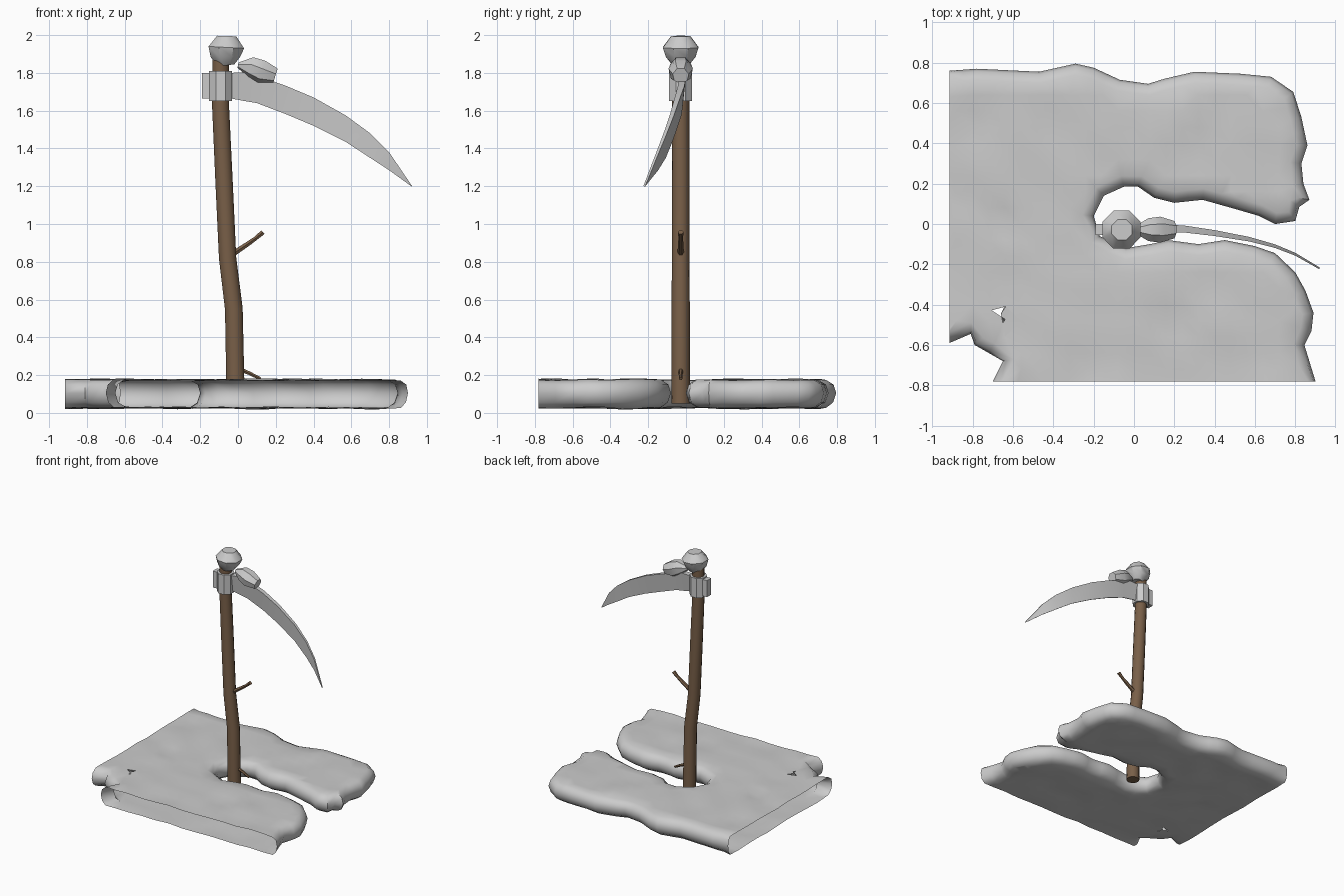
import bpy, bmesh, math
from mathutils import Vector, noise
from mathutils.geometry import delaunay_2d_cdt

if "Cube" in bpy.data.objects:
    bpy.data.objects.remove(bpy.data.objects["Cube"])


def material(name, rgb):
    m = bpy.data.materials.new(name)
    m.use_nodes = True
    m.diffuse_color = (*rgb, 1)
    m.node_tree.nodes["Principled BSDF"].inputs["Base Color"].default_value = (*rgb, 1)
    return m


GREY = material("pale grey", (0.6, 0.6, 0.6))
WOOD = material("brown wood", (0.19, 0.115, 0.065))


def finish(name, bm, mat, angle=35):
    bmesh.ops.recalc_face_normals(bm, faces=bm.faces)
    me = bpy.data.meshes.new(name)
    bm.to_mesh(me)
    bm.free()
    ob = bpy.data.objects.new(name, me)
    me.materials.append(mat)
    bpy.context.collection.objects.link(ob)
    bpy.ops.object.select_all(action="DESELECT")
    ob.select_set(True)
    bpy.context.view_layer.objects.active = ob
    bpy.ops.object.shade_smooth_by_angle(angle=math.radians(angle))
    return ob


def loft(bm, rings):
    """Bridge closed rings of vertices and cap both ends."""
    rings = [[bm.verts.new(p) for p in r] for r in rings]
    n = len(rings[0])
    for a, b in zip(rings, rings[1:]):
        for i in range(n):
            bm.faces.new((a[i], a[(i + 1) % n], b[(i + 1) % n], b[i]))
    bm.faces.new(rings[0])
    bm.faces.new(rings[-1])


def tube(name, path, mat, sides, angle=35):
    """Round bar through (x, z, radius) points in one upright plane."""
    pts = [Vector((x, -0.028, z)) for x, z, r in path]
    side = Vector((0, 1, 0))
    rings = []
    for i, p in enumerate(pts):
        t = (pts[min(i + 1, len(pts) - 1)] - pts[max(i - 1, 0)]).normalized()
        u = t.cross(side)
        turn = [2 * math.pi * (k + 0.5) / sides for k in range(sides)]
        rings.append([p + (u * math.cos(a) + side * math.sin(a)) * path[i][2] for a in turn])
    bm = bmesh.new()
    loft(bm, rings)
    return finish(name, bm, mat, angle)


# Crooked wooden handle with two twigs
tube("handle", [(-.012, .05, .05), (-.015, .2, .049), (-.022, .55, .048), (-.055, .82, .047),
                (-.075, 1.25, .047), (-.092, 1.62, .046), (-.092, 1.92, .045)], WOOD, 14)
tube("upper_twig", [(-.03, .84, .017), (.06, .9, .014), (.095, .925, .012), (.132, .957, .015)], WOOD, 6)
tube("lower_twig", [(.0, .235, .013), (.06, .21, .011), (.12, .18, .009)], WOOD, 6)

# Collar holding the blade, and the block behind it
tube("collar", [(-.092, 1.65, .066), (-.092, 1.81, .066)], GREY, 8)
bm = bmesh.new()
loft(bm, [[(x, y, z) for x, y in ((-.19, -.055), (-.13, -.055), (-.13, 0), (-.19, 0))]
          for z in (1.665, 1.8)])
finish("collar_block", bm, GREY)

# Stones lashed to the top
tube("top_stone", [(-.06, 1.84, .045), (-.066, 1.885, .085), (-.062, 1.935, .102),
                   (-.06, 1.995, .055)], GREY, 8, 40)
tube("side_stone", [(.0, 1.842, .015), (.068, 1.832, .058), (.125, 1.808, .066),
                    (.198, 1.785, .044)], GREY, 7, 40)

# Curved blade: x, y, spine height, edge height
blade = [(-.04, -.02, 1.8, 1.665), (.03, -.02, 1.803, 1.652), (.1, -.02, 1.785, 1.64),
         (.25, -.025, 1.733, 1.583), (.4, -.045, 1.67, 1.52), (.57, -.075, 1.575, 1.435),
         (.7, -.11, 1.48, 1.35), (.8, -.15, 1.38, 1.285), (.92, -.22, 1.203, 1.198)]
bm = bmesh.new()
rings = []
for x, y, top, low in blade:
    w = 0.022 * (1 - 0.85 * max(x, 0))
    rings.append([(x, y - w, top), (x, y + w, top), (x, y + .003, low), (x, y - .003, low)])
loft(bm, rings)
finish("blade", bm, GREY, 25)

# Ground slab outline with a long slot, and a small broken hole
outline = [(-.915, .76), (-.915, -.52), (-.915, -.59), (-.81, -.545), (-.79, -.6), (-.65, -.68),
           (-.7, -.78), (.9, -.78), (.845, -.6), (.88, -.53), (.89, -.44), (.85, -.33),
           (.8, -.24), (.7, -.145), (.6, -.11), (.45, -.08), (.32, -.1), (.17, -.08),
           (.08, -.1), (-.04, -.12), (-.17, -.06), (-.2, .04), (-.15, .14), (-.05, .185),
           (.02, .185), (.1, .13), (.2, .105), (.34, .12), (.5, .075), (.62, .04),
           (.7, 0), (.8, .015), (.82, .085), (.87, .12), (.84, .2), (.83, .3), (.86, .39),
           (.83, .53), (.79, .655), (.68, .73), (.53, .745), (.3, .755), (.15, .72),
           (.07, .695), (-.07, .715), (-.2, .775), (-.29, .795), (-.47, .755), (-.78, .77)]
hole = [(-.74, -.42), (-.63, -.375), (-.62, -.51), (-.66, -.5)]
CUT_X, CUT_Y = -.914, -.779


def split(loop, step=0.13):
    out = []
    for a, b in zip(loop, loop[1:] + loop[:1]):
        a, b = Vector(a), Vector(b)
        n = max(1, math.ceil((b - a).length / step))
        out += [a.lerp(b, k / n) for k in range(n)]
    return out


def inset(loop, d):
    """Move a loop into the stone, sliding along the straight cut sides."""
    out = []
    for i, p in enumerate(loop):
        t = (loop[(i + 1) % len(loop)] - loop[i - 1]).normalized()
        x = 0 if p.x < CUT_X else -t.y * d
        y = 0 if p.y < CUT_Y else t.x * d
        out.append(p + Vector((x, y)))
    return out


def inside(p, loop):
    odd = False
    for a, b in zip(loop, loop[1:] + loop[:1]):
        if (a.y > p.y) != (b.y > p.y) and p.x < a.x + (p.y - a.y) * (b.x - a.x) / (b.y - a.y):
            odd = not odd
    return odd


def wave(p, side):
    pit = .03 * math.exp(-((p.x + .65) ** 2 + (p.y - .03) ** 2) / .0015)
    bump = .012 * noise.noise(Vector((p.x * 5, p.y * 5, side * 3)))
    return side * (bump - pit)


# Hollow slab shell: rounded walls, wavy top and bottom, straight sides left open
bm = bmesh.new()
loops = [(split(outline), .055), (split(hole[::-1]), -.0)]
loops[1] = (loops[1][0], .035)
levels = [(1, .027), (.3, .055), (0, .105), (.25, .15), (1, .175)]
for loop, depth in loops:
    n = len(loop)
    rows = []
    for k, z in levels:
        ring = inset(loop, depth * k)
        side = 1 if z > .1 else -1
        rows.append([bm.verts.new((p.x, p.y, z + (wave(p, side) if k == 1 else 0))) for p in ring])
    for a, b in zip(rows, rows[1:]):
        for i in range(n):
            j = (i + 1) % n
            p, q = loop[i], loop[j]
            if (p.x < CUT_X and q.x < CUT_X) or (p.y < CUT_Y and q.y < CUT_Y):
                continue
            bm.faces.new((a[i], a[j], b[j], b[i]))

outer, inner = [inset(loop, d) for loop, d in loops]
points = outer + inner
edges = []
for start, loop in ((0, outer), (len(outer), inner)):
    edges += [(start + i, start + (i + 1) % len(loop)) for i in range(len(loop))]
for i in range(-11, 12):
    for j in range(-10, 11):
        p = Vector((i * .08, j * .08))
        if inside(p, outer) and not inside(p, inner) and min((p - q).length for q in points) > .045:
            points.append(p)
flat, _, tris, *_ = delaunay_2d_cdt(points, edges, [], 0, 1e-5)
for side, z in ((-1, .027), (1, .175)):
    verts = [bm.verts.new((p.x, p.y, z + wave(p, side))) for p in flat]
    for t in tris:
        c = (flat[t[0]] + flat[t[1]] + flat[t[2]]) / 3
        if inside(c, outer) and not inside(c, inner):
            bm.faces.new([verts[k] for k in t])
bmesh.ops.remove_doubles(bm, verts=bm.verts, dist=1e-4)
loose = [v for v in bm.verts if not v.link_faces]
bmesh.ops.delete(bm, geom=loose, context="VERTS")
finish("ground_slab", bm, GREY, 50)
